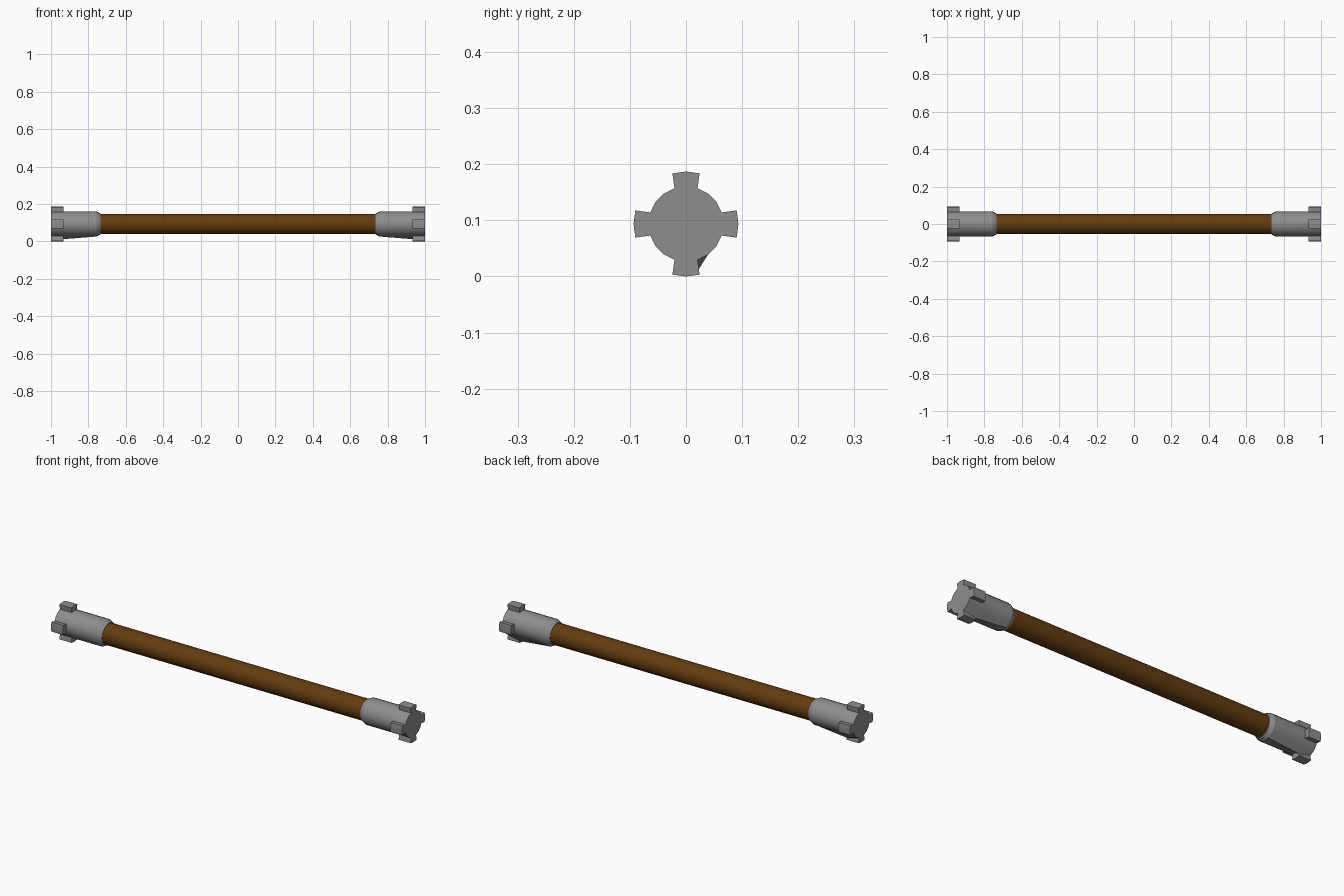
import bpy, bmesh, math

if "Cube" in bpy.data.objects:
    bpy.data.objects.remove(bpy.data.objects["Cube"])

CZ = 0.0935      # height of the staff axis
SIDES = 20
STEP = 2 * math.pi / SIDES


def material(name, rgb):
    m = bpy.data.materials.new(name)
    m.diffuse_color = (*rgb, 1)
    m.use_nodes = True
    m.node_tree.nodes["Principled BSDF"].inputs["Base Color"].default_value = m.diffuse_color
    return m


wood = material("brown wood", (0.125, 0.045, 0.005))
steel = material("grey metal", (0.27, 0.27, 0.27))


def finish(bm, name, mat):
    bmesh.ops.recalc_face_normals(bm, faces=bm.faces[:])
    me = bpy.data.meshes.new(name)
    bm.to_mesh(me)
    bm.free()
    me.materials.append(mat)
    ob = bpy.data.objects.new(name, me)
    bpy.context.collection.objects.link(ob)
    ob.location.z = CZ
    bpy.ops.object.select_all(action='DESELECT')
    bpy.context.view_layer.objects.active = ob
    ob.select_set(True)
    bpy.ops.object.shade_smooth_by_angle(angle=math.radians(25))
    return ob


def ring(bm, x, r, n=SIDES):
    return [bm.verts.new((x, r * math.cos(i * 2 * math.pi / n),
                          r * math.sin(i * 2 * math.pi / n))) for i in range(n)]


# Wooden shaft
bm = bmesh.new()
a, b = ring(bm, -0.76, 0.0535, 32), ring(bm, 0.76, 0.0535, 32)
for i in range(32):
    bm.faces.new((a[i], a[(i + 1) % 32], b[(i + 1) % 32], b[i]))
bm.faces.new(a)
bm.faces.new(b)
finish(bm, "shaft", wood)


# Metal end cap with four raised lugs
def end_cap(name, s):
    bm = bmesh.new()
    rings = [ring(bm, s * x, r) for x, r in
             ((0.735, 0.056), (0.757, 0.067), (0.932, 0.067), (1.0, 0.067))]
    lug_segments = {(5 * k + d) % SIDES for k in range(4) for d in (-1, 0)}
    for j in range(3):
        for i in range(SIDES):
            if j == 2 and i in lug_segments:
                continue
            k = (i + 1) % SIDES
            bm.faces.new((rings[j][i], rings[j][k], rings[j + 1][k], rings[j + 1][i]))
    bm.faces.new(rings[0])
    bm.faces.new(rings[3])
    # lugs: two segments wide, slightly tapered towards the cap
    for q in range(4):
        c = q * 5
        ids = [(c - 1) % SIDES, c, (c + 1) % SIDES]
        outer = []
        for x in (0.932, 1.0):
            outer.append([bm.verts.new((s * x, 0.0935 * math.cos(c * STEP + t),
                                        0.0935 * math.sin(c * STEP + t)))
                          for t in (-0.262, 0, 0.262)])
        inner = [[rings[j][i] for i in ids] for j in (2, 3)]
        for m in (0, 1):
            bm.faces.new((outer[0][m], outer[0][m + 1], outer[1][m + 1], outer[1][m]))
            for e in (0, 1):
                bm.faces.new((inner[e][m], inner[e][m + 1], outer[e][m + 1], outer[e][m]))
        for m in (0, 2):
            bm.faces.new((inner[0][m], inner[1][m], outer[1][m], outer[0][m]))
    # pulled corner beside the bottom lug
    v = rings[2][16]
    v.co.y, v.co.z = 0.0225, -0.081
    finish(bm, name, steel)


end_cap("right_end_cap", 1)
end_cap("left_end_cap", -1)
